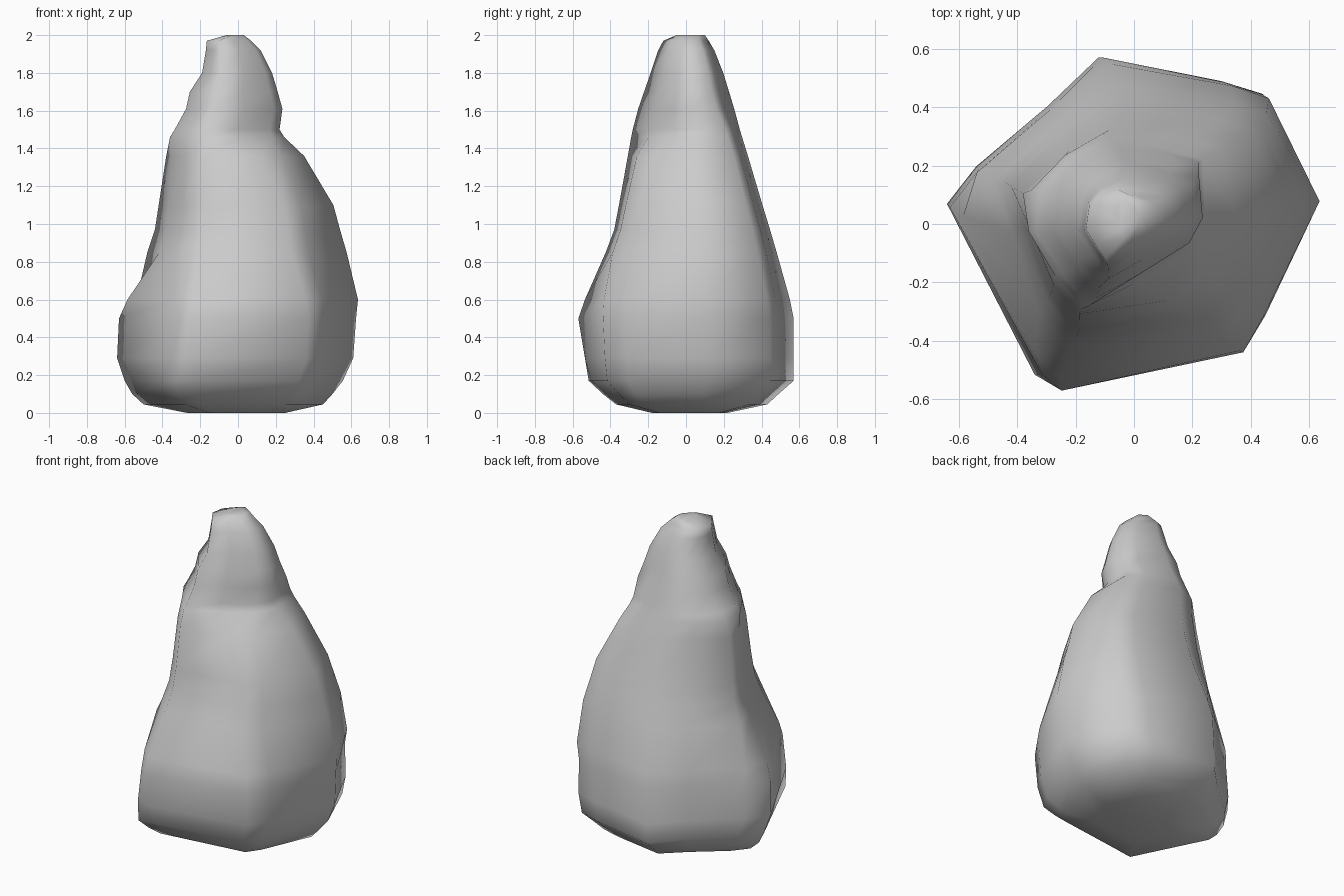
import bpy

# cross-section outlines (unit square, counter-clockwise from the left corner)
FOOT = [(-1, .1), (-.54, -1), (-.36, -.97), (.6, -.82), (.72, -.62), (1, .15),
        (.76, .77), (.5, .86), (-.17, 1), (-.45, .7), (-.84, .33)]
BASE = [(-1, .1), (-.5, -.9), (-.39, -1), (.6, -.77), (.72, -.55), (1, .15),
        (.7, .78), (.5, .85), (-.17, 1), (-.45, .7), (-.84, .33)]
WAIST = [(-.88, -.1), (-.71, -.68), (-.5, -.96), (.45, -.88), (.62, -.68), (1, .1),
         (.77, .78), (.55, .88), (-.17, 1), (-.55, .74), (-1, .28)]
SHOULDER = [(-1, -.1), (-.68, -.6), (-.36, -1), (.2, -.65), (.82, -.26), (1, .1),
            (1, .74), (.62, .86), (-.1, 1), (-.58, .8), (-.95, .4)]
PEAK = [(-1, -.15), (-.72, -.58), (-.44, -1), (.2, -.65), (.82, -.26), (1, .07),
        (.94, .6), (.6, .75), (-.1, 1), (-.6, .82), (-.9, .5)]
SHAPES = [FOOT, BASE, WAIST, SHOULDER, PEAK]

# z, x min, x max, y min, y max, position in the list of outlines
LEVELS = [
    (0, -.27, .25, -.18, .22, 0),
    (.045, -.5, .45, -.37, .43, 0),
    (.1, -.56, .5, -.44, .49, 0),
    (.17, -.6, .555, -.515, .57, 0),
    (.29, -.64, .61, -.535, .57, .5),
    (.5, -.63, .625, -.57, .57, 1),
    (.6, -.585, .635, -.535, .55, 1.3),
    (.85, -.48, .575, -.425, .48, 2),
    (.97, -.44, .54, -.38, .445, 2),
    (1.1, -.42, .505, -.355, .405, 2.05),
    (1.36, -.38, .35, -.308, .328, 2.25),
    (1.46, -.36, .245, -.29, .297, 2.85),
    (1.5, -.335, .22, -.282, .285, 3),
    (1.61, -.275, .235, -.253, .255, 3.8),
    (1.7, -.255, .21, -.222, .228, 4),
    (1.8, -.19, .18, -.187, .197, 4),
    (1.92, -.17, .12, -.147, .15, 4),
    (1.97, -.165, .07, -.12, .12, 4),
    (2, -.06, .03, -.05, .1, 4),
]


def fit(values, lo, hi):
    a, b = min(values), max(values)
    return [lo + (v - a) / (b - a) * (hi - lo) for v in values]


def ring(z, x0, x1, y0, y1, s):
    i = min(int(s), len(SHAPES) - 2)
    t = s - i
    pts = [(p[0] + (q[0] - p[0]) * t, p[1] + (q[1] - p[1]) * t)
           for p, q in zip(SHAPES[i], SHAPES[i + 1])]
    xs = fit([p[0] for p in pts], x0, x1)
    ys = fit([p[1] for p in pts], y0, y1)
    return [(x, y, z) for x, y in zip(xs, ys)]


# tall boulder: rings joined with quads and capped
n = len(BASE)
verts = [v for lv in LEVELS for v in ring(*lv)]
faces = [(k * n + i, k * n + (i + 1) % n, (k + 1) * n + (i + 1) % n, (k + 1) * n + i)
         for k in range(len(LEVELS) - 1) for i in range(n)]
faces.append(tuple(reversed(range(n))))
faces.append(tuple(range(len(verts) - n, len(verts))))

mesh = bpy.data.meshes.new("tall_boulder")
mesh.from_pydata(verts, [], faces)
mesh.polygons.foreach_set("use_smooth", [True] * len(mesh.polygons))
mesh.update()
boulder = bpy.data.objects.new("tall_boulder", mesh)
bpy.context.collection.objects.link(boulder)
